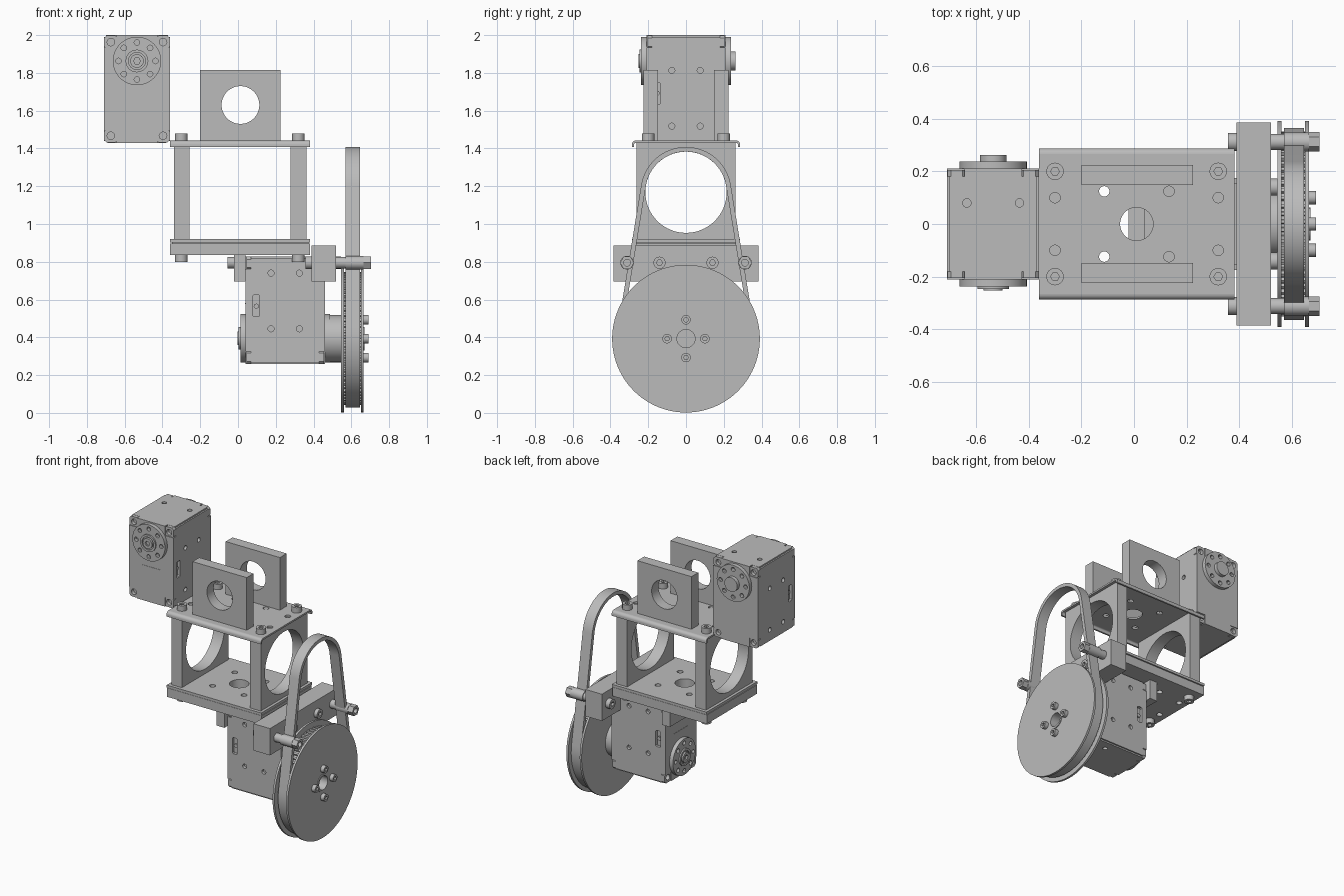
import bpy, bmesh
from math import pi, sin, cos, asin, radians
from mathutils import Matrix, Vector

if "Cube" in bpy.data.objects:
    bpy.data.objects.remove(bpy.data.objects["Cube"])

grey = bpy.data.materials.new("plain grey")
grey.use_nodes = True
COLOUR = (0.5, 0.5, 0.5, 1)
grey.diffuse_color = COLOUR
grey.node_tree.nodes["Principled BSDF"].inputs["Base Color"].default_value = COLOUR
parts = []


def frame(u, v, origin=(0, 0, 0)):
    """Right-handed frame: profiles lie in u, v and extrude along u x v."""
    u, v = Vector(u), Vector(v)
    m = Matrix((u, v, u.cross(v))).transposed().to_4x4()
    m.translation = origin
    return m


X, Y, Z = Vector((1, 0, 0)), Vector((0, 1, 0)), Vector((0, 0, 1))
ALONG_X, ALONG_Y, ALONG_Z = frame(Y, Z), frame(Z, X), frame(X, Y)


def circle(x, y, r, n=32):
    return [(x + r * cos(2 * pi * i / n), y + r * sin(2 * pi * i / n)) for i in range(n)]


def rect(x0, x1, y0, y1, c=0.0):
    if not c:
        return [(x0, y0), (x1, y0), (x1, y1), (x0, y1)]
    return [(x0 + c, y0), (x1 - c, y0), (x1, y0 + c), (x1, y1 - c),
            (x1 - c, y1), (x0 + c, y1), (x0, y1 - c), (x0, y0 + c)]


def extrude(name, loops, lo, hi, base=ALONG_Z):
    """Extrude an outline (first loop) with holes (other loops) from lo to hi."""
    curve = bpy.data.curves.new(name, "CURVE")
    curve.dimensions = "2D"
    curve.fill_mode = "BOTH"
    curve.extrude = (hi - lo) / 2
    for loop in loops:
        s = curve.splines.new("POLY")
        s.points.add(len(loop) - 1)
        for p, (x, y) in zip(s.points, loop):
            p.co = (x, y, 0, 1)
        s.use_cyclic_u = True
    temp = bpy.data.objects.new(name + "_curve", curve)
    mesh = bpy.data.meshes.new_from_object(temp)
    bpy.data.objects.remove(temp)
    bm = bmesh.new()
    bm.from_mesh(mesh)
    bmesh.ops.remove_doubles(bm, verts=bm.verts, dist=1e-5)
    bmesh.ops.transform(bm, matrix=base @ Matrix.Translation((0, 0, (lo + hi) / 2)), verts=bm.verts)
    bmesh.ops.recalc_face_normals(bm, faces=bm.faces)
    bm.to_mesh(mesh)
    bm.free()
    mesh.materials.clear()
    mesh.materials.append(grey)
    ob = bpy.data.objects.new(name, mesh)
    bpy.context.collection.objects.link(ob)
    parts.append(ob)
    return ob


def disc(name, x, y, r, lo, hi, base=ALONG_Z, n=32):
    return extrude(name, [circle(x, y, r, n)], lo, hi, base)


def socket_screw(name, x, y, r, lo, hi, base, up=True):
    """Round head with a hexagonal socket at its hi end (lo end if not up)."""
    extrude(name, [circle(x, y, r, 24), circle(x, y, r * 0.5, 6)], lo, hi, base)
    floor = (lo, lo + 0.01) if up else (hi - 0.01, hi)
    disc(name + "_core", x, y, r * 0.55, *floor, base, 12)


def servo(name, origin, u, w):
    """Motor: u = width, w = length away from the horn, u x w = horn axis."""
    u, w = Vector(u), Vector(w)
    a = u.cross(w)
    F = frame(u, w, origin)
    hw, w0, w1 = 0.175, -0.137, 0.433
    # case core with skins that carry the mounting holes
    extrude(name + "_core", [rect(-0.155, 0.155, w0 + 0.02, w1)], -0.18, 0.18, F)
    side = frame(a, w, origin)
    holes = [circle(s * 0.075, h, 0.016, 16) for s in (-1, 1) for h in (0.05, 0.345)]
    slot = rect(0.135, 0.172, 0.115, 0.23, 0.006)
    for s in (-1, 1):
        lo, hi = sorted((s * 0.155, s * hw))
        extrude(name + "_side", [rect(-0.18, 0.18, w0 + 0.01, w1 - 0.01), *holes, slot], lo, hi, side)
        disc(name + "_plug", 0.153, 0.17, 0.014, s * 0.16 - 0.005, s * 0.16 + 0.005, side, 8)
    end_holes = [circle(s * 0.1, -0.08, 0.016, 16) for s in (-1, 1)]
    extrude(name + "_end", [rect(-hw + 0.01, hw - 0.01, -0.18, 0.18), *end_holes],
            0.117, 0.137, frame(u, a, origin))
    # covers at both ends, notched at the corners for their screws
    n = 0.066
    cover = [(-hw + n, w0), (hw - n, w0), (hw - n, w0 + n), (hw, w0 + n), (hw, w1 - n), (hw - n, w1 - n),
             (hw - n, w1), (-hw + n, w1), (-hw + n, w1 - n), (-hw, w1 - n), (-hw, w0 + n), (-hw + n, w0 + n)]
    for s in (-1, 1):
        def span(p, q):
            return sorted((s * p, s * q))
        extrude(name + "_cover", [cover], *span(0.18, 0.21), F)
        for x in (-hw + 0.037, hw - 0.037):
            for y in (w0 + 0.037, w1 - 0.037):
                extrude(name + "_corner", [rect(x - 0.036, x + 0.036, y - 0.036, y + 0.036, 0.014),
                                           circle(x, y, 0.02, 16)], *span(0.18, 0.205), F)
        # output horn with its ring of holes
        ring = [circle(0.098 * cos(k * pi / 4), 0.098 * sin(k * pi / 4), 0.015, 12) for k in range(8)]
        extrude(name + "_horn", [circle(0, 0, 0.128, 48), *ring], *span(0.21, 0.237), F)
    extrude(name + "_horn_ring", [circle(0, 0, 0.06), circle(0, 0, 0.045)], 0.23, 0.247, F)
    socket_screw(name + "_horn_screw", 0, 0, 0.036, 0.23, 0.252, F)
    disc(name + "_rear_boss", 0, 0, 0.05, -0.262, -0.23, F)
    extrude(name + "_groove_strip", [rect(-0.075, 0.075, 0.182, 0.186)], 0.208, 0.212, F)


servo("upper_servo", (-0.535, 0, 1.863), -X, -Z)
servo("lower_servo", (0.25, 0, 0.395), -Y, Z)

# Body box: sheets, thick base and end frames
MX = 0.01
X0, X1 = -0.36, 0.382
pattern = [circle(MX, 0, 0.063)]
for sx in (-1, 1):
    for sy in (-1, 1):
        pattern += [circle(MX + sx * 0.123, sy * 0.124, 0.02, 16), circle(MX + sx * 0.31, sy * 0.1, 0.02, 16)]
extrude("top_sheet", [rect(X0, X1, -0.265, 0.265), *pattern], 1.43, 1.442)
for s in (-1, 1):
    arc = [i * pi / 12 for i in range(7)]
    lip = [(s * (0.265 + 0.022 * sin(t)), 1.42 + 0.022 * cos(t)) for t in arc]
    lip += [(s * 0.287, 1.407), (s * 0.275, 1.407)]
    lip += [(s * (0.265 + 0.01 * sin(t)), 1.42 + 0.01 * cos(t)) for t in reversed(arc)]
    extrude("top_sheet_lip", [lip], X0, X1, ALONG_X)
extrude("bottom_sheet", [rect(X0, X1, -0.285, 0.285), *pattern], 0.902, 0.92)
extrude("base_plate", [rect(X0, X1, -0.28, 0.28), *pattern], 0.835, 0.898)
extrude("base_spacer", [rect(X0 + 0.01, X1 - 0.01, -0.27, 0.27), *pattern], 0.897, 0.903)
for name, lo, hi in (("left_frame", 0.278, 0.362), ("right_frame", -0.34, -0.257)):
    extrude(name, [rect(-0.262, 0.262, 0.92, 1.43), circle(0, 1.168, 0.215, 64)], lo, hi, ALONG_X)
for sx in (-1, 1):
    for sy in (-1, 1):
        socket_screw("top_screw", MX + sx * 0.31, sy * 0.2, 0.033, 1.442, 1.48, ALONG_Z)
        socket_screw("bottom_screw", MX + sx * 0.31, sy * 0.2, 0.033, 0.8, 0.835, ALONG_Z, False)

# Upright bracket plates with round openings
for s in (-1, 1):
    lo, hi = sorted((s * 0.148, s * 0.224))
    extrude("upright_plate", [rect(1.442, 1.815, -0.2, 0.225), circle(1.63, 0.013, 0.1, 48)], lo, hi, ALONG_Y)

# Clamp blocks on either side of the lower servo
extrude("inner_clamp", [rect(-0.21, 0.21, 0.695, 0.835)], -0.02, 0.04, ALONG_X)
extrude("outer_clamp", [rect(-0.385, 0.385, 0.695, 0.885)], 0.39, 0.52, ALONG_X)
for s in (-1, 1):
    socket_screw("inner_clamp_screw", s * 0.14, 0.795, 0.03, -0.055, -0.02, ALONG_X, False)
    socket_screw("outer_clamp_screw", s * 0.14, 0.795, 0.032, 0.52, 0.545, ALONG_X)
    # belt guide rollers
    y = s * 0.312
    socket_screw("guide_screw", y, 0.795, 0.034, 0.358, 0.39, ALONG_X, False)
    disc("guide_spacer", y, 0.795, 0.03, 0.52, 0.57, ALONG_X)
    disc("guide_roller", y, 0.795, 0.036, 0.57, 0.665, ALONG_X)
    extrude("guide_nut", [circle(y, 0.795, 0.037, 6), circle(y, 0.795, 0.018, 16)], 0.665, 0.705, ALONG_X)

# Toothed wheel with flanges, hub and bolts
WZ = 0.393
bore = circle(0, WZ, 0.048)
disc("wheel_hub", 0, WZ, 0.125, 0.46, 0.548, ALONG_X, 48)
for lo, hi in ((0.545, 0.56), (0.65, 0.665)):
    extrude("wheel_flange", [circle(0, WZ, 0.391, 96), bore], lo, hi, ALONG_X)
TEETH = 72
teeth = []
for i in range(TEETH):
    for k, r in ((0, 0.338), (0.4, 0.338), (0.5, 0.352), (0.9, 0.352)):
        t = 2 * pi * (i + k) / TEETH
        teeth.append((r * cos(t), WZ + r * sin(t)))
extrude("wheel_teeth", [teeth, bore], 0.56, 0.65, ALONG_X)
extrude("bore_ring", [circle(0, WZ, 0.062), bore], 0.665, 0.67, ALONG_X)
for k in range(4):
    y, z = 0.1 * cos(k * pi / 2), WZ + 0.1 * sin(k * pi / 2)
    socket_screw("wheel_bolt", y, z, 0.025, 0.665, 0.692, ALONG_X)


def belt_loop(r_low, r_high, z_low=WZ, z_high=1.168, n=40):
    """Outline of a belt stretched round two circles."""
    t = asin((r_low - r_high) / (z_high - z_low))
    top = [t + (pi - 2 * t) * i / n for i in range(n + 1)]
    low = [pi - t + (pi + 2 * t) * i / n for i in range(n + 1)]
    return ([(r_high * cos(q), z_high + r_high * sin(q)) for q in top] +
            [(r_low * cos(q), z_low + r_low * sin(q)) for q in low])


extrude("drive_belt", [belt_loop(0.365, 0.24), belt_loop(0.34, 0.215)], 0.57, 0.645, ALONG_X)

# Smooth the round walls, keep the corners sharp
bpy.ops.object.select_all(action="DESELECT")
for ob in parts:
    ob.select_set(True)
bpy.context.view_layer.objects.active = parts[0]
bpy.ops.object.shade_smooth_by_angle(angle=radians(30))
